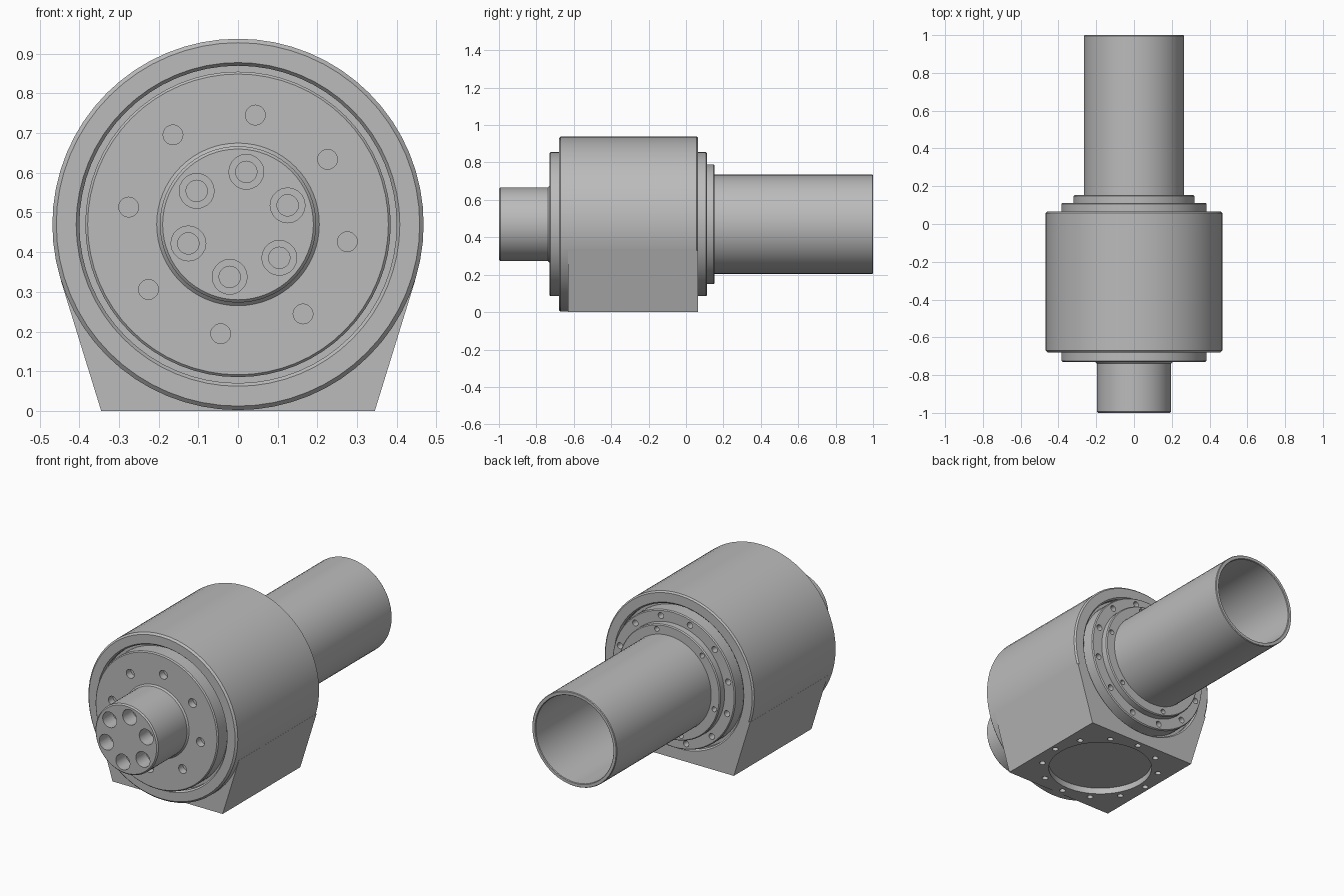
import bpy, bmesh, math
from mathutils import Matrix, Vector

if "Cube" in bpy.data.objects:
    bpy.data.objects.remove(bpy.data.objects["Cube"])

AXIS_Z = 0.47      # height of the main axis
BASE_Y = -0.2825   # centre of the mounting face

grey = bpy.data.materials.new("machined grey")
grey.use_nodes = True
GREY = (0.5, 0.5, 0.5, 1)
grey.diffuse_color = GREY
grey.node_tree.nodes["Principled BSDF"].inputs["Base Color"].default_value = GREY


def revolve(bm, profile, segments, matrix, closed=False):
    """Turn a (radius, along) profile about local Z; ends are capped unless closed."""
    rings = []
    for r, h in profile:
        ring = []
        for i in range(segments):
            a = math.tau * i / segments
            ring.append(bm.verts.new(matrix @ Vector((r * math.cos(a), r * math.sin(a), h))))
        rings.append(ring)
    pairs = list(zip(rings, rings[1:]))
    if closed:
        pairs.append((rings[-1], rings[0]))
    else:
        bm.faces.new(rings[0])
        bm.faces.new(rings[-1])
    for low, high in pairs:
        for i in range(segments):
            j = (i + 1) % segments
            bm.faces.new((low[i], low[j], high[j], high[i]))


def finish(name, bm):
    bmesh.ops.recalc_face_normals(bm, faces=bm.faces)
    mesh = bpy.data.meshes.new(name)
    bm.to_mesh(mesh)
    bm.free()
    mesh.materials.append(grey)
    obj = bpy.data.objects.new(name, mesh)
    bpy.context.collection.objects.link(obj)
    return obj


# Local Z of a turned part points along +y
ALONG_Y = Matrix.Translation((0, 0, AXIS_Z)) @ Matrix.Rotation(-math.pi / 2, 4, "X")


def turned(name, profile, segments=64, closed=False):
    bm = bmesh.new()
    revolve(bm, profile, segments, ALONG_Y, closed)
    return finish(name, bm)


def hole_ring(name, profile, count, radius, start, frame=ALONG_Y, segments=20):
    """Cutter made of several turned plugs on a bolt circle."""
    bm = bmesh.new()
    for k in range(count):
        a = math.radians(start) + math.tau * k / count
        spot = Matrix.Translation((radius * math.cos(a), radius * math.sin(a), 0))
        revolve(bm, profile, segments, frame @ spot)
    return finish(name, bm)


def combine(obj, other, operation="DIFFERENCE"):
    mod = obj.modifiers.new("cut", "BOOLEAN")
    mod.operation = operation
    mod.solver = "EXACT"
    mod.object = other
    bpy.context.view_layer.update()
    graph = bpy.context.evaluated_depsgraph_get()
    mesh = bpy.data.meshes.new_from_object(obj.evaluated_get(graph))
    obj.modifiers.clear()
    obj.data = mesh
    bpy.data.objects.remove(other)


# Housing drum with a shallow bored front
housing = turned("housing", [
    (0.40, -0.645), (0.40, -0.67), (0.408, -0.68), (0.458, -0.68), (0.468, -0.67),
    (0.468, 0.057), (0.46, 0.065)])

# Mounting foot, tangent to the drum
bm = bmesh.new()
outline = [(0.345, 0), (0.447, 0.33), (-0.447, 0.33), (-0.345, 0)]
front = [bm.verts.new((x, -0.63, z)) for x, z in outline]
back = [bm.verts.new((x, 0.065, z)) for x, z in outline]
bm.faces.new(front)
bm.faces.new(back)
for i in range(4):
    j = (i + 1) % 4
    bm.faces.new((front[i], front[j], back[j], back[i]))
combine(housing, finish("foot", bm), "UNION")

# Rear bore, round recess and bolt holes of the mounting face
combine(housing, turned("rear_bore", [(0.40, 0.03), (0.40, 0.057), (0.423, 0.08)]))
under = Matrix.Translation((0, BASE_Y, 0))
combine(housing, hole_ring("foot_recess", [(0.276, -0.02), (0.276, 0.035)],
                           1, 0, 0, under, 64))
combine(housing, hole_ring("foot_holes", [(0.016, -0.02), (0.016, 0.05)],
                           12, 0.315, 0, under))

# Front cover with its stub shaft
cover = turned("front_cover", [
    (0.19, -1.0), (0.197, -0.993), (0.197, -0.738), (0.205, -0.73),
    (0.379, -0.73), (0.385, -0.724), (0.385, -0.6)])
combine(cover, hole_ring("cover_holes", [(0.025, -0.75), (0.025, -0.69)], 8, 0.279, -36))
combine(cover, hole_ring("shaft_holes", [
    (0.044, -1.02), (0.044, -0.91), (0.027, -0.91), (0.027, -0.85)], 6, 0.134, -21))

# Stepped rear flange
flange = turned("rear_flange", [
    (0.385, 0.0), (0.385, 0.106), (0.38, 0.112), (0.32, 0.112), (0.32, 0.147),
    (0.315, 0.153)])
combine(flange, hole_ring("flange_holes", [(0.017, 0.06), (0.017, 0.13)], 12, 0.351, -17))
combine(flange, hole_ring("step_holes", [(0.014, 0.1), (0.014, 0.17)], 6, 0.293, -15))

# Hollow output tube
tube = turned("output_tube", [
    (0.243, 0.14), (0.265, 0.14), (0.265, 0.996), (0.262, 1.0), (0.246, 1.0),
    (0.243, 0.996)], closed=True)

# Smooth round walls, crisp edges
bpy.ops.object.select_all(action="DESELECT")
for obj in (housing, cover, flange, tube):
    obj.select_set(True)
bpy.context.view_layer.objects.active = housing
bpy.ops.object.shade_smooth_by_angle(angle=math.radians(30))
